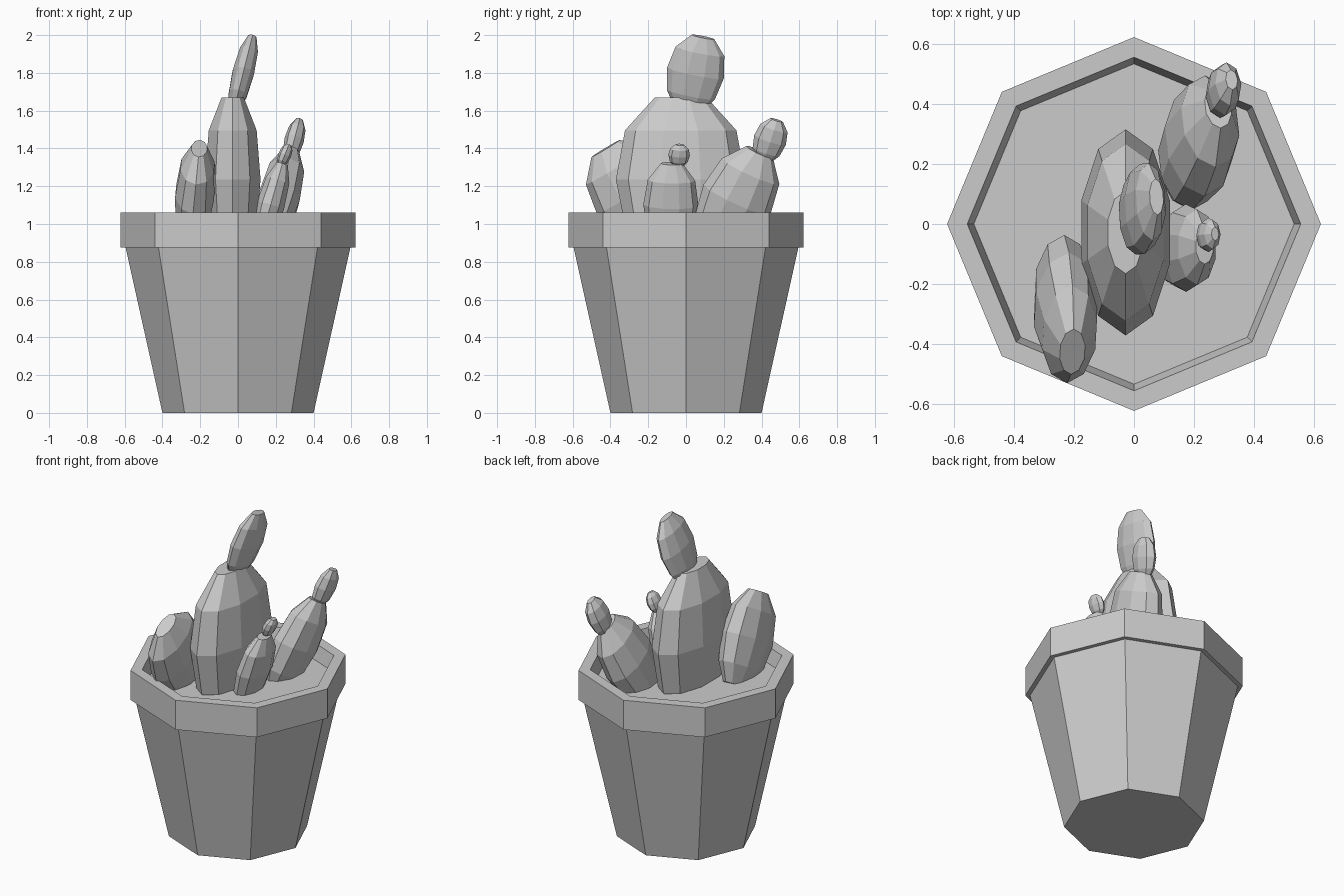
import bpy
import math
from mathutils import Vector

if "Cube" in bpy.data.objects:
    bpy.data.objects.remove(bpy.data.objects["Cube"], do_unlink=True)

grey = bpy.data.materials.new("plain grey")
grey.use_nodes = True
colour = (0.6, 0.6, 0.6, 1)
grey.diffuse_color = colour
grey.node_tree.nodes["Principled BSDF"].inputs["Base Color"].default_value = colour


def skin(name, rings):
    """Join equal rings of points into a closed, flat-shaded solid."""
    n = len(rings[0])
    faces = [tuple(reversed(range(n)))]
    for r in range(len(rings) - 1):
        for i in range(n):
            a, b = r * n + i, r * n + (i + 1) % n
            faces.append((a, b, b + n, a + n))
    faces.append(tuple(range((len(rings) - 1) * n, len(rings) * n)))
    mesh = bpy.data.meshes.new(name)
    mesh.from_pydata([p for ring in rings for p in ring], [], faces)
    mesh.materials.append(grey)
    obj = bpy.data.objects.new(name, mesh)
    bpy.context.collection.objects.link(obj)
    return obj


def ring(centre, u, v, sides):
    """Ellipse of points with a corner on the v axis."""
    angles = [math.pi / 2 + math.tau * i / sides for i in range(sides)]
    return [centre + u * math.cos(a) + v * math.sin(a) for a in angles]


# Position along the pad and relative width there
PAD = [(0, 0.5), (0.2, 0.85), (0.5, 1), (0.8, 0.86), (1, 0.4)]


def pad(name, base, tip, thick, wide, sides=10):
    """Flattened cactus pad growing from base to tip."""
    base, tip = Vector(base), Vector(tip)
    axis = (tip - base).normalized()
    v = Vector((0, 1, 0))
    v = (v - axis * v.dot(axis)).normalized()
    u = v.cross(axis)
    skin(name, [ring(base.lerp(tip, t), u * thick * w, v * wide * w, sides)
                for t, w in PAD])


# Octagonal pot with a thick rim; the last ring closes as the soil
X, Y, Z = Vector((1, 0, 0)), Vector((0, 1, 0)), Vector((0, 0, 1))
pot = [(0.4, 0), (0.595, 0.875), (0.622, 0.875), (0.622, 1.06),
       (0.555, 1.06), (0.533, 0.97)]
skin("pot", [ring(Z * z, X * r, Y * r, 8) for r, z in pot])

# Central cactus and the pad on top of it
pad("main_cactus", (-0.028, -0.028, 0.8), (-0.028, -0.028, 1.67), 0.155, 0.343)
pad("top_pad", (-0.02, 0.01, 1.61), (0.075, 0.09, 1.99), 0.06, 0.153)

# Side cactus leaning forward
pad("front_cactus", (-0.25, -0.14, 0.93), (-0.205, -0.425, 1.4), 0.108, 0.22)

# Side cactus leaning back, with its bud
pad("back_cactus", (0.15, 0.15, 0.88), (0.28, 0.39, 1.38), 0.115, 0.195)
pad("back_bud", (0.27, 0.41, 1.34), (0.325, 0.48, 1.55), 0.052, 0.088, 8)

# Small cactus with its bud
pad("small_cactus", (0.11, -0.085, 0.88), (0.235, -0.075, 1.32), 0.078, 0.146)
pad("small_bud", (0.225, -0.04, 1.31), (0.27, -0.033, 1.42), 0.034, 0.057, 8)
